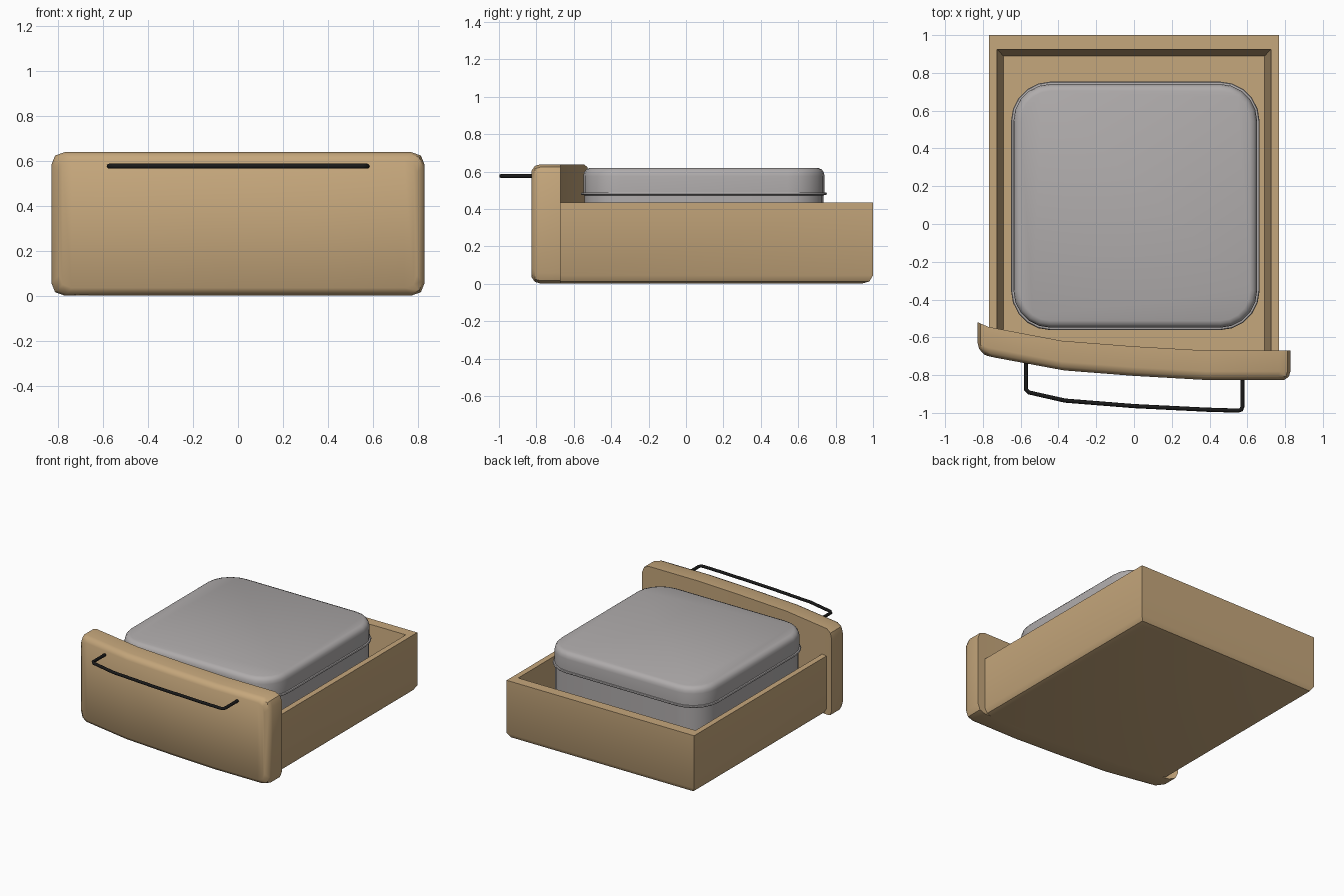
import bpy, bmesh, math

if "Cube" in bpy.data.objects:
    bpy.data.objects.remove(bpy.data.objects["Cube"])


def material(name, color):
    m = bpy.data.materials.new(name)
    m.diffuse_color = (*color, 1)
    m.use_nodes = True
    m.node_tree.nodes["Principled BSDF"].inputs["Base Color"].default_value = m.diffuse_color
    return m


wood = material("tan wood", (0.56, 0.385, 0.2))
metal = material("grey metal", (0.43, 0.41, 0.41))
black = material("black", (0.01, 0.01, 0.01))


def finish(name, bm, mat, angle=35):
    bmesh.ops.recalc_face_normals(bm, faces=bm.faces)
    me = bpy.data.meshes.new(name)
    bm.to_mesh(me)
    bm.free()
    ob = bpy.data.objects.new(name, me)
    bpy.context.collection.objects.link(ob)
    me.materials.append(mat)
    bpy.ops.object.select_all(action='DESELECT')
    ob.select_set(True)
    bpy.context.view_layer.objects.active = ob
    bpy.ops.object.shade_smooth_by_angle(angle=math.radians(angle))
    return ob


def loft(bm, rings):
    """Skin closed rings of equal length; returns the vertex rings."""
    vr = [[bm.verts.new(p) for p in r] for r in rings]
    n = len(vr[0])
    for a, b in zip(vr, vr[1:]):
        for i in range(n):
            j = (i + 1) % n
            bm.faces.new((a[i], a[j], b[j], b[i]))
    return vr


# drawer box: tray with rounded lower edges and slightly sloping inner walls
def rect(hx, y0, y1, z):
    return [(-hx, y0, z), (hx, y0, z), (hx, y1, z), (-hx, y1, z)]


bm = bmesh.new()
rings = loft(bm, [
    rect(0.715, -0.68, 0.945, 0.002),
    rect(0.747, -0.68, 0.98, 0.012),
    rect(0.767, -0.68, 1.0, 0.045),
    rect(0.767, -0.68, 1.0, 0.435),
    rect(0.725, -0.675, 0.925, 0.435),
    rect(0.692, -0.675, 0.89, 0.06),
])
bm.faces.new(rings[0])
bm.faces.new(rings[-1])
finish("drawer_box", bm, wood)

# front panel: rounded board, bent along x
BEND = [(-0.84, -0.515), (-0.77, -0.545), (-0.385, -0.618),
        (0, -0.648), (0.385, -0.67), (0.84, -0.67)]


def back_y(x):
    for (x0, y0), (x1, y1) in zip(BEND, BEND[1:]):
        if x <= x1:
            return y0 + (y1 - y0) * (x - x0) / (x1 - x0)


# column x position and half height (rounded corners)
half = [(0.828, 0.262), (0.812, 0.303), (0.77, 0.318), (0.385, 0.318)]
columns = [(-x, h) for x, h in half] + [(0, 0.318)] + [(x, h) for x, h in half[::-1]]


def panel_ring(inset, depth):
    pts = [(x * (0.828 - inset) / 0.828, h - inset) for x, h in columns]
    ring = [(x, back_y(x) - depth, 0.32 + h) for x, h in pts]
    return ring + [(x, back_y(x) - depth, 0.32 - h) for x, h in reversed(pts)]


bm = bmesh.new()
rings = loft(bm, [panel_ring(0, 0), panel_ring(0, 0.11),
                  panel_ring(0.008, 0.138), panel_ring(0.034, 0.156)])
for r in (rings[0], rings[-1]):
    n = len(r)
    for i in range(n // 2 - 1):
        bm.faces.new((r[i], r[i + 1], r[n - 2 - i], r[n - 1 - i]))
finish("front_panel", bm, wood, 40)


# metal tin with rolled rim and rounded lid
def tin_ring(grow, z):
    pts = []
    rad = 0.2
    for k, (sx, sy) in enumerate([(1, 1), (-1, 1), (-1, -1), (1, -1)]):
        for s in range(6):
            a = math.pi / 2 * (k + s / 5)
            r = rad + grow
            pts.append((0.007 + sx * (0.648 - rad) + r * math.cos(a),
                        0.096 + sy * (0.648 - rad) + r * math.sin(a), z))
    return pts


def tin_part(name, profile):
    bm = bmesh.new()
    rings = loft(bm, [tin_ring(g, z) for g, z in profile])
    bm.faces.new(rings[0])
    bm.faces.new(rings[-1])
    finish(name, bm, metal, 40)


tin_part("tin_body", [(-0.03, 0.06), (-0.008, 0.08), (-0.008, 0.474)])
tin_part("tin_rim", [(-0.008, 0.473), (0.006, 0.475), (0.01, 0.481),
                     (0.006, 0.487), (-0.003, 0.489)])
tin_part("tin_lid", [(-0.003, 0.488), (-0.003, 0.575), (-0.007, 0.595),
                     (-0.019, 0.612), (-0.04, 0.62)])

# handle: bent wire following the panel curve
path = [(-0.572, -0.72), (-0.572, -0.875), (-0.555, -0.892), (-0.365, -0.935),
        (0, -0.964), (0.385, -0.983), (0.55, -0.988), (0.568, -0.983),
        (0.574, -0.967), (0.574, -0.815)]
cu = bpy.data.curves.new("handle", 'CURVE')
cu.dimensions = '3D'
cu.bevel_depth = 0.011
cu.bevel_resolution = 2
cu.use_fill_caps = True
sp = cu.splines.new('POLY')
sp.points.add(len(path) - 1)
for p, (x, y) in zip(sp.points, path):
    p.co = (x, y, 0.576, 1)
handle = bpy.data.objects.new("handle", cu)
bpy.context.collection.objects.link(handle)
cu.materials.append(black)
